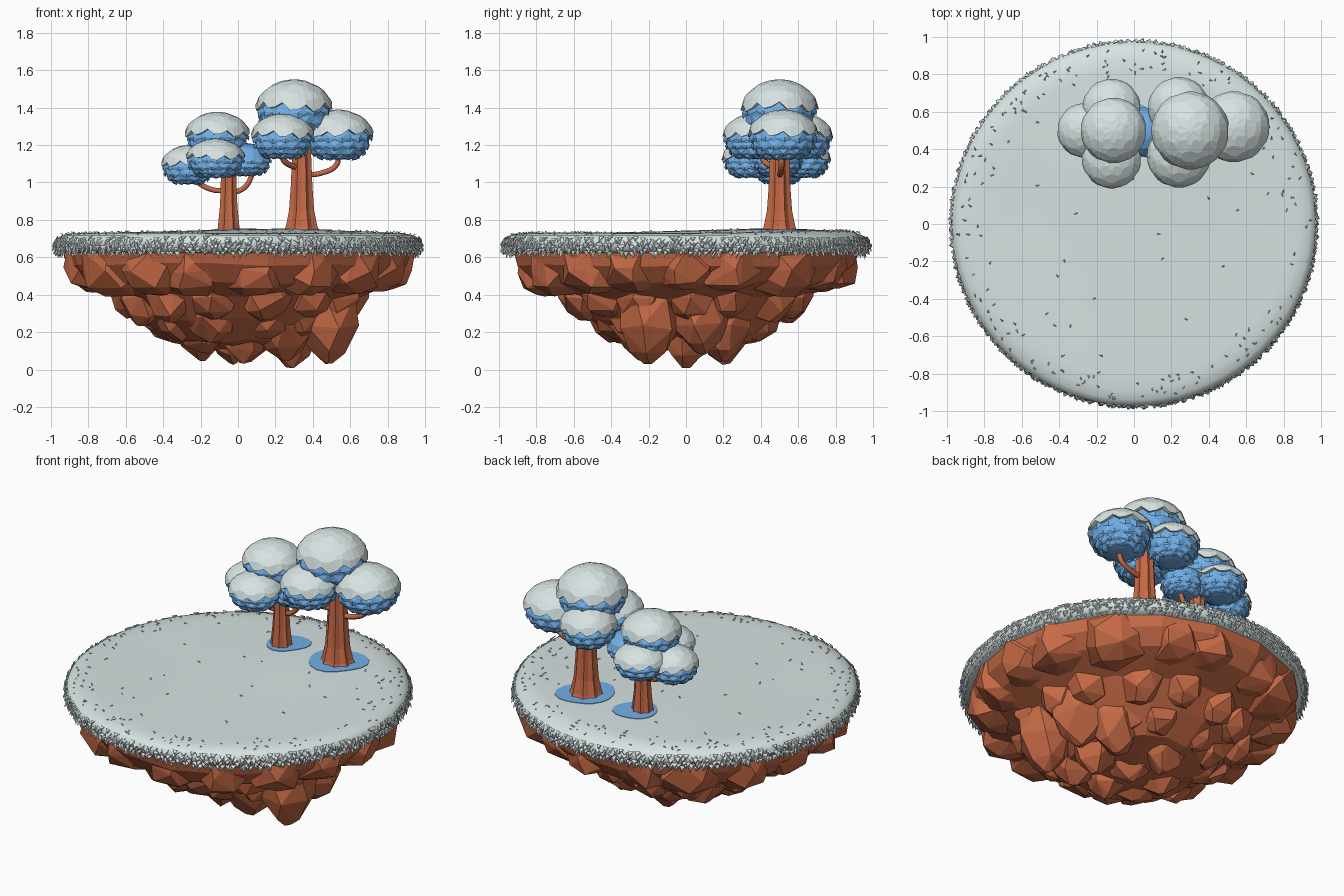
import bpy, bmesh, math, random
from mathutils import Vector

if "Cube" in bpy.data.objects:
    bpy.data.objects.remove(bpy.data.objects["Cube"])
random.seed(7)
U = random.uniform
TAU = math.tau


def material(name, rgb):
    m = bpy.data.materials.new(name)
    m.diffuse_color = (*rgb, 1)
    m.use_nodes = True
    m.node_tree.nodes["Principled BSDF"].inputs["Base Color"].default_value = m.diffuse_color
    return m


SNOW = material("snow", (0.68, 0.77, 0.765))
BLUE = material("blue_leaf", (0.165, 0.43, 0.80))
BROWN = material("brown_rock", (0.57, 0.145, 0.062))


def finish(bm, name, mat):
    bmesh.ops.recalc_face_normals(bm, faces=bm.faces[:])
    me = bpy.data.meshes.new(name)
    bm.to_mesh(me)
    bm.free()
    me.materials.append(mat)
    ob = bpy.data.objects.new(name, me)
    bpy.context.collection.objects.link(ob)
    return ob


def lathe(bm, rings, n, centre=(0, 0), warp=None):
    """rings: list of (radius, z); warp(i, k, r, z) may change a point."""
    rows = []
    for k, (r, z) in enumerate(rings):
        row = []
        for i in range(n):
            rr, zz = warp(i, k, r, z) if warp else (r, z)
            a = TAU * i / n
            row.append(bm.verts.new((centre[0] + rr * math.cos(a), centre[1] + rr * math.sin(a), zz)))
        rows.append(row)
    for p, q in zip(rows, rows[1:]):
        for i in range(n):
            j = (i + 1) % n
            bm.faces.new((p[i], p[j], q[j], q[i]))
    bm.faces.new(rows[0])
    bm.faces.new(rows[-1])


def blade(bm, root, tip, side, out):
    """small closed leaf: two root corners, raised ridge and tip"""
    v = [bm.verts.new(p) for p in (root - side, root + side, tip, (root + tip) / 2 + out)]
    for f in ((0, 1, 3), (1, 2, 3), (2, 0, 3), (0, 2, 1)):
        bm.faces.new([v[i] for i in f])


# Snowy top of the island, mounded a little under the trees, with a rounded rim
def ground_z(x, y):
    mound = 0.02 * math.exp(-((x - 0.15) ** 2 + (y - 0.5) ** 2) / 0.3)
    return 0.731 + mound + 0.003 * math.sin(4 * x + 1) * math.cos(3 * y)


bm = bmesh.new()
profile = [(0.02 + 0.1 * k, 0.731) for k in range(9)] + [
    (0.89, 0.729), (0.94, 0.718), (0.968, 0.70), (0.975, 0.675), (0.965, 0.645), (0.94, 0.622), (0.3, 0.62)]


def wavy(i, k, r, z):
    a = TAU * i / 72
    if k < 10:
        z += ground_z(r * math.cos(a), r * math.sin(a)) - 0.731
    return r, z


lathe(bm, profile, 72, warp=wavy)
top = finish(bm, "snow_ground", SNOW)
for p in top.data.polygons:
    p.use_smooth = True

# Fringe of short hanging blades around the rim
bm = bmesh.new()
for r, z in ((0.968, 0.708), (0.976, 0.688), (0.976, 0.668), (0.968, 0.65), (0.95, 0.635)):
    for i in range(170):
        a = TAU * (i + U(0, 1)) / 170
        d = Vector((math.cos(a), math.sin(a), 0))
        t = Vector((-d.y, d.x, 0))
        root = d * r + Vector((0, 0, z + U(-0.006, 0.006)))
        tip = root + d * U(0.004, 0.02) + t * U(-0.015, 0.015) - Vector((0, 0, U(0.026, 0.042)))
        blade(bm, root, tip, t * U(0.014, 0.019), d * 0.008)
finish(bm, "rim_fringe", SNOW)

# Loose blades poking through the snow, mostly near the rim
bm = bmesh.new()
for i in range(200):
    a = U(0, TAU)
    r = 0.94 - 0.14 * U(0, 1) ** 1.6 if i < 170 else 0.85 * math.sqrt(U(0, 1))
    x, y = r * math.cos(a), r * math.sin(a)
    b = U(0, TAU)
    t = Vector((math.cos(b), math.sin(b), 0))
    n = Vector((-t.y, t.x, 0))
    root = Vector((x, y, ground_z(x, y) - max(0, r - 0.88) * 0.2))
    blade(bm, root, root + n * 0.02 + Vector((0, 0, 0.006)), t * 0.005, Vector((0, 0, 0.005)))
finish(bm, "loose_blades", SNOW)

# Rock underside: a core with rings of faceted boulders tapering down
bm = bmesh.new()
lathe(bm, [(0.935, 0.64), (0.915, 0.56), (0.84, 0.47), (0.64, 0.39), (0.52, 0.27), (0.38, 0.15), (0.12, 0.11)],
      18, warp=lambda i, k, r, z: (r, z + U(-0.012, 0.012)))
finish(bm, "rock_core", BROWN)


def boulder(bm, x, y, r, z0, z1, blunt=0.72, tip=0.22):
    pts = []
    for f, w, n in ((1.0, 0.97, 6), (0.55, 1.0, 6), (0.2, blunt, 5), (0.0, tip, 3)):
        ph = U(0, TAU)
        for i in range(n):
            a = ph + TAU * (i + U(-0.25, 0.25)) / n
            rr = r * w * U(0.92, 1.06)
            z = z0 + (z1 - z0) * f + (U(-0.05, 0.05) * (z1 - z0) if 0 < f < 1 else U(0, 0.012))
            pts.append(bm.verts.new((x + rr * math.cos(a), y + rr * math.sin(a), z)))
    res = bmesh.ops.convex_hull(bm, input=pts)
    junk = [v for v in set(res["geom_interior"] + res["geom_unused"]) if isinstance(v, bmesh.types.BMVert)]
    bmesh.ops.delete(bm, geom=junk, context='VERTS')


bm = bmesh.new()
for count, ring, r, low, high, blunt, tip in (
        (17, 0.755, 0.187, 0.40, 0.635, 0.85, 0.4), (14, 0.565, 0.135, 0.25, 0.5, 0.75, 0.25),
        (10, 0.40, 0.15, 0.15, 0.42, 0.7, 0.22)):
    for i in range(count):
        a = TAU * (i + U(-0.15, 0.15)) / count
        rr = ring * U(0.98, 1.02)
        boulder(bm, rr * math.cos(a), rr * math.sin(a), r * U(0.92, 1.08), low + U(-0.02, 0.03), high, blunt, tip)
# lowest peaks
for x, y, z in ((-0.2, 0.0, 0.04), (0.03, -0.2, 0.03), (0.28, 0, 0), (0.48, -0.2, 0.03), (0.3, 0.2, 0.04),
                (-0.03, 0.22, 0.025), (0.25, -0.24, 0.04), (-0.18, -0.2, 0.08), (0.05, 0.02, 0.03),
                (0.47, 0.08, 0.08), (-0.35, 0.1, 0.14)):
    boulder(bm, x, y, 0.165, z, 0.38, 0.62, 0.15)
finish(bm, "rock_boulders", BROWN)


# Trees
def branch(name, pts, r):
    cu = bpy.data.curves.new(name, 'CURVE')
    cu.dimensions = '3D'
    cu.bevel_depth = r
    cu.bevel_resolution = 1
    sp = cu.splines.new('BEZIER')
    sp.bezier_points.add(len(pts) - 1)
    for b, p in zip(sp.bezier_points, pts):
        b.co = p
        b.handle_left_type = b.handle_right_type = 'AUTO'
    sp.resolution_u = 5
    cu.materials.append(BROWN)
    ob = bpy.data.objects.new(name, cu)
    bpy.context.collection.objects.link(ob)
    bpy.ops.object.select_all(action='DESELECT')
    ob.select_set(True)
    bpy.context.view_layer.objects.active = ob
    bpy.ops.object.convert(target='MESH')


def puff(leaf, cap, x, y, z0, z1, r, capped):
    c, h = Vector((x, y, (z0 + z1) / 2)), (z1 - z0) / 2

    def at(lat, a, s):
        """point on the leaf body: round above, fuller and blunter below"""
        w = math.cos(lat) ** (0.65 if lat < 0 else 1)
        return c + Vector((r * s * w * math.cos(a), r * s * w * math.sin(a), h * s * math.sin(lat)))
    lathe(leaf, [(0.03 * r, c.z - 0.95 * h)] +
          [((at(la, 0, 0.95) - c).x, at(la, 0, 0.95).z) for la in (-1.4, -1.1, -0.8, -0.4, 0, 0.4, 0.8, 1.2)] +
          [(0.03 * r, c.z + 0.95 * h)], 20, (x, y))
    # rows of broad overlapping leaf scales on the lower half
    for k, lat in enumerate((0.1, -0.25, -0.6, -0.9)):
        n = max(8, round(13 * math.cos(lat) ** 0.65))
        for i in range(n):
            a = TAU * (i + 0.5 * (k % 2) + U(-0.15, 0.15)) / n
            w, drop = 3.6 / n, U(0.3, 0.42)
            outline = [at(lat, a - 0.6 * w, 0.94), at(lat - 0.6 * drop, a - w, 0.97), at(lat - drop, a, 1.03),
                       at(lat - 0.6 * drop, a + w, 0.97), at(lat, a + 0.6 * w, 0.94)]
            vs = [leaf.verts.new(p) for p in outline]
            hub = leaf.verts.new(at(lat - 0.5 * drop, a, 1.03))
            for p, q in zip(vs, vs[1:] + vs[:1]):
                leaf.faces.new((p, q, hub))
            leaf.faces.new(vs[::-1])
    # faceted snow cap with a scalloped drooping edge
    if capped:
        n = 30
        ph = U(0, TAU)
        rings = [(0.06, 1), (0.35, 1.0), (0.65, 1.01), (0.95, 1.03), (1.2, 1.05), (1.37, 1.06), (1.37, 0.93)]

        def edge(i, k, t, s):
            if k >= 5:
                t += (0.0, 0.22, 0.17)[i % 3] + 0.06 * math.sin(3 * TAU * i / n + ph)
            elif k:
                t += 0.05 * (-1) ** (i // 2 + k)
            return r * s * math.sin(t), c.z + h * (1 + (s - 1) * 0.3) * math.cos(t)
        lathe(cap, rings, n, (x, y), edge)


def tree(name, x, y, trunk, patch, arms, puffs):
    # fluted trunk
    bm = bmesh.new()
    lathe(bm, trunk, 16, (x, y), lambda i, k, r, z: (r * (1.1 if i % 2 else 0.92), z))
    finish(bm, name + "_trunk", BROWN)
    # bare blue ground patch lying on the snow
    bm = bmesh.new()
    px, py, pr = patch

    def lie(i, k, r, z):
        a = TAU * i / 18
        r *= 1 + 0.08 * math.sin(2 * a) + 0.06 * math.sin(3 * a)
        return r, z + ground_z(px + r * math.cos(a), py + r * math.sin(a))
    lathe(bm, [(pr, -0.004), (pr, 0.003), (pr * 0.5, 0.003), (0.03, 0.003)], 18, (px, py), lie)
    finish(bm, name + "_ground_patch", BLUE)
    for i, (dx, dy, z, lift) in enumerate(arms):
        branch(f"{name}_branch_{i + 1}", [(x, y, z - 0.01), (x + dx * 0.55, y + dy * 0.55, z),
                                          (x + dx, y + dy, z + lift), (x + dx, y + dy, z + lift + 0.06)], 0.016)
    leaf, cap = bmesh.new(), bmesh.new()
    for p in puffs:
        puff(leaf, cap, *p)
    finish(leaf, name + "_foliage", BLUE)
    finish(cap, name + "_snow_caps", SNOW)


tree("large_tree", 0.34, 0.5,
     [(0.098, 0.735), (0.083, 0.765), (0.066, 0.85), (0.057, 0.98), (0.052, 1.1), (0.045, 1.3)],
     (0.34, 0.5, 0.16),
     [(0.19, 0.01, 1.05, 0.05), (-0.1, -0.09, 1.09, 0.04)],
     [(0.30, 0.5, 1.23, 1.552, 0.197, True), (0.535, 0.52, 1.115, 1.39, 0.18, True),
      (0.24, 0.365, 1.12, 1.37, 0.162, True), (0.24, 0.62, 1.12, 1.37, 0.157, True)])
tree("small_tree", -0.05, 0.5,
     [(0.06, 0.735), (0.056, 0.77), (0.047, 0.86), (0.042, 0.95), (0.04, 1.2)],
     (-0.025, 0.53, 0.12),
     [(-0.18, 0, 0.965, 0.06), (0.12, 0, 0.96, 0.07)],
     [(-0.11, 0.5, 1.13, 1.378, 0.166, True), (-0.265, 0.5, 0.985, 1.2, 0.138, True),
      (-0.12, 0.35, 1.02, 1.235, 0.151, True), (-0.12, 0.62, 1.02, 1.225, 0.148, True),
      (0.045, 0.49, 1.03, 1.215, 0.132, False)])
